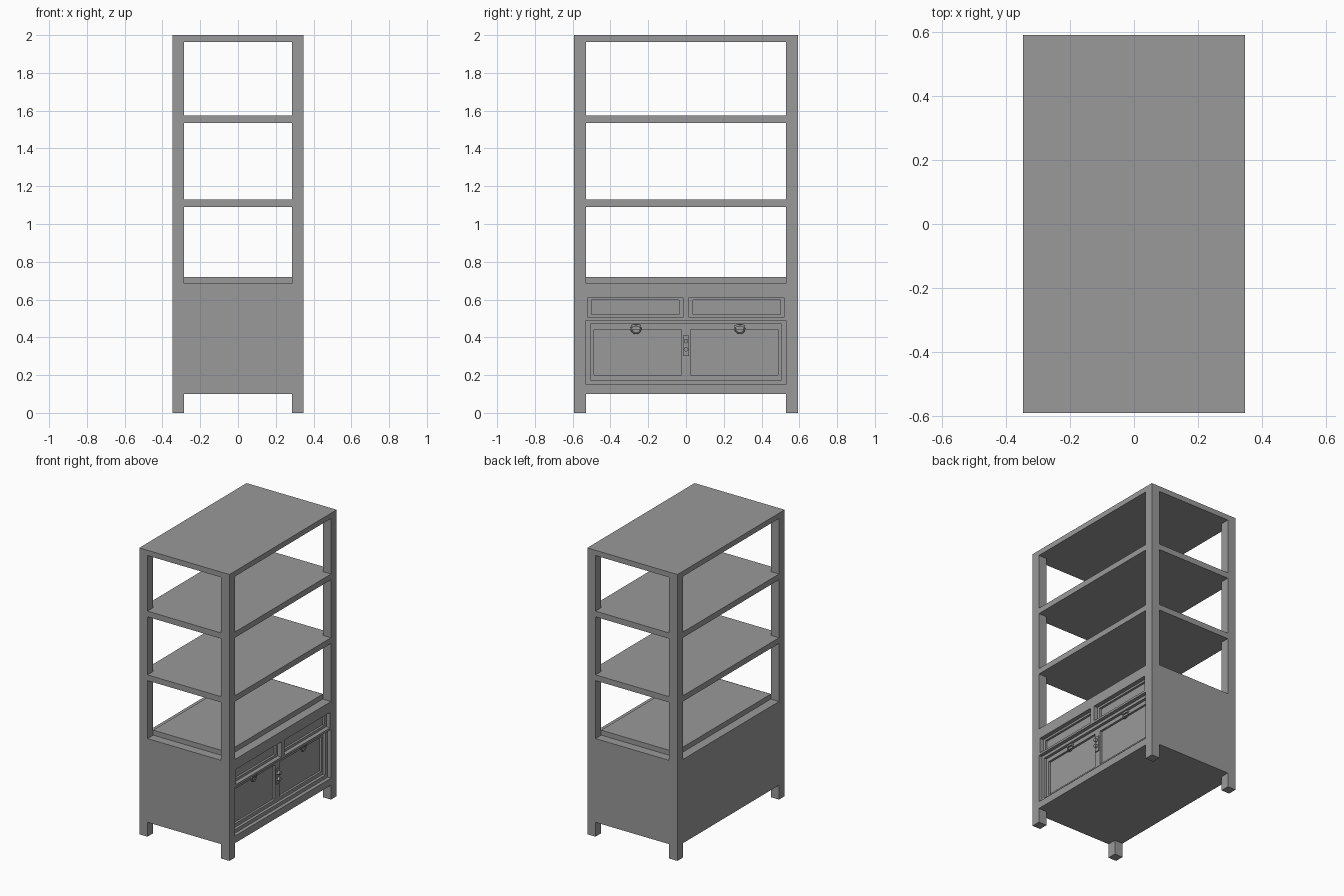
import bpy
from math import radians
from mathutils import Vector

if "Cube" in bpy.data.objects:
    bpy.data.objects.remove(bpy.data.objects["Cube"], do_unlink=True)

# One plain grey for the whole piece
grey = bpy.data.materials.new("plain_grey")
grey.use_nodes = True
colour = (0.32, 0.32, 0.32, 1)
grey.diffuse_color = colour
grey.node_tree.nodes["Principled BSDF"].inputs["Base Color"].default_value = colour

HX, HY = 0.348, 0.592     # half width and half length
POST = 0.063              # post thickness
IX, IY = HX - POST, HY - POST


def finish(name):
    ob = bpy.context.object
    ob.name = name
    ob.data.materials.clear()
    ob.data.materials.append(grey)
    return ob


def box(name, lo, hi):
    lo, hi = Vector(lo), Vector(hi)
    bpy.ops.mesh.primitive_cube_add(size=1, location=(lo + hi) / 2)
    ob = finish(name)
    ob.scale = hi - lo
    bpy.ops.object.transform_apply(location=False, rotation=False, scale=True)
    return ob


def cut(target, lo, hi):
    cutter = box("cutter", lo, hi)
    mod = target.modifiers.new("cut", 'BOOLEAN')
    mod.operation = 'DIFFERENCE'
    mod.solver = 'EXACT'
    mod.object = cutter
    bpy.context.view_layer.objects.active = target
    bpy.ops.object.modifier_apply(modifier=mod.name)
    bpy.data.objects.remove(cutter, do_unlink=True)


def open_bay(target, z0, z1):
    """Clear a bay through all four sides, leaving the corner posts."""
    cut(target, (-1, -IY, z0), (1, IY, z1))
    cut(target, (-IX, -1, z0), (IX, 1, z1))


def recess(target, y0, y1, z0, z1, start, depth):
    """Sink a rectangle into the drawer side."""
    outer = 1 if start == 0 else HX - start + 0.001
    cut(target, (HX - depth, y0, z0), (outer, y1, z1))


# Upper shelving frame
upper = box("upper_frame", (-HX, -HY, 1.13), (HX, HY, 2))
open_bay(upper, 1.1, 1.535)
open_bay(upper, 1.575, 1.963)

# Lower cabinet with legs, open bay and middle shelf
lower = box("lower_cabinet", (-HX, -HY, 0), (HX, HY, 1.13))
open_bay(lower, -0.1, 0.1)
open_bay(lower, 0.685, 1.09)

# Drawer fronts
for y0, y1 in ((-0.52, -0.017), (0.017, 0.52)):
    recess(lower, y0, y1, 0.505, 0.612, 0, 0.03)
    recess(lower, y0 + 0.02, y1 - 0.02, 0.522, 0.598, 0.03, 0.045)

# Stepped door surround and sunken door panels
recess(lower, -IY, IY, 0.15, 0.49, 0, 0.025)
recess(lower, -0.506, 0.506, 0.175, 0.47, 0.025, 0.045)
for y0, y1 in ((-0.486, -0.024), (0.024, 0.486)):
    recess(lower, y0, y1, 0.2, 0.442, 0.045, 0.06)

# Raised cabinet top
box("cabinet_top", (-IX, -IY, 0.684), (IX, IY, 0.72))

# Ring pulls on the doors
face = HX - 0.045
for side, y in (("right", -0.265), ("left", 0.285)):
    box(side + "_pull_mount", (face - 0.002, y - 0.027, 0.456), (face + 0.012, y + 0.027, 0.466))
    bpy.ops.mesh.primitive_torus_add(
        major_segments=24, minor_segments=8, major_radius=0.025, minor_radius=0.004,
        location=(face + 0.006, y, 0.446), rotation=(0, radians(90), 0))
    finish(side + "_ring_pull")
    bpy.ops.object.shade_smooth_by_angle()

# Latch plate with two knobs on the centre stile
box("latch_plate", (face - 0.002, -0.016, 0.302), (face + 0.008, 0.016, 0.41))
for label, z in (("lower", 0.337), ("upper", 0.38)):
    bpy.ops.mesh.primitive_cylinder_add(
        vertices=16, radius=0.012, depth=0.02,
        location=(face + 0.015, 0, z), rotation=(0, radians(90), 0))
    finish(label + "_latch_knob")
    bpy.ops.object.shade_smooth_by_angle()
